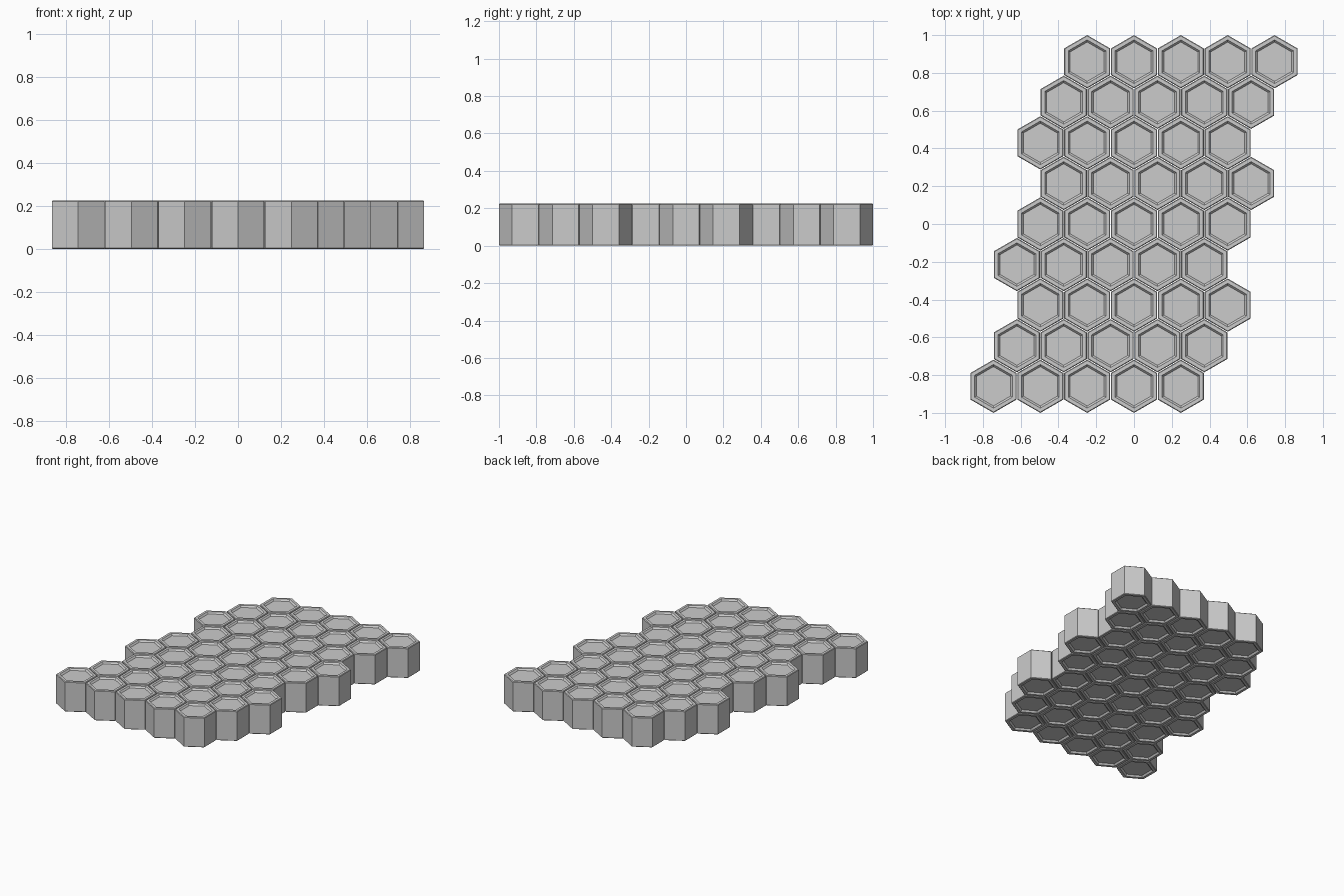
import bpy, bmesh, math

if "Cube" in bpy.data.objects:
    bpy.data.objects.remove(bpy.data.objects["Cube"])

HEIGHT = 0.225
PITCH = 0.248            # spacing of cells along x
ROW = PITCH * math.sqrt(3) / 2
APOTHEM = 0.122          # half width across flats

# half profile of one cell, from the middle of the recessed face to the side:
# (apothem, depth below the rim)
PROFILE = [(0.090, 0.012), (0.100, 0.0), (APOTHEM - 0.004, 0.0), (APOTHEM, 0.004)]


def hex_ring(bm, apothem, z):
    r = apothem / math.cos(math.pi / 6)
    return [bm.verts.new((r * math.cos(math.radians(30 + 60 * i)),
                          r * math.sin(math.radians(30 + 60 * i)), z)) for i in range(6)]


def make_cell_mesh():
    # rims and shallow recesses are the same on top and bottom
    bm = bmesh.new()
    levels = [(a, HEIGHT - d) for a, d in PROFILE]
    levels += [(a, d) for a, d in reversed(PROFILE)]
    rings = [hex_ring(bm, a, z) for a, z in levels]
    for upper, lower in zip(rings, rings[1:]):
        for i in range(6):
            j = (i + 1) % 6
            bm.faces.new((upper[i], lower[i], lower[j], upper[j]))
    bm.faces.new(rings[0])
    bm.faces.new(rings[-1][::-1])
    bmesh.ops.recalc_face_normals(bm, faces=bm.faces)
    mesh = bpy.data.meshes.new("hex_cell")
    bm.to_mesh(mesh)
    bm.free()
    return mesh


# staggered rows of five cells; each start is in half pitches, front to back
cell = make_cell_mesh()
for row, start in enumerate([-6, -5, -4, -5, -4, -3, -4, -3, -2]):
    for col in range(5):
        ob = bpy.data.objects.new(f"hex_tile_{row + 1}_{col + 1}", cell)
        ob.location = ((start / 2 + col) * PITCH, (row - 4) * ROW, 0)
        bpy.context.collection.objects.link(ob)
